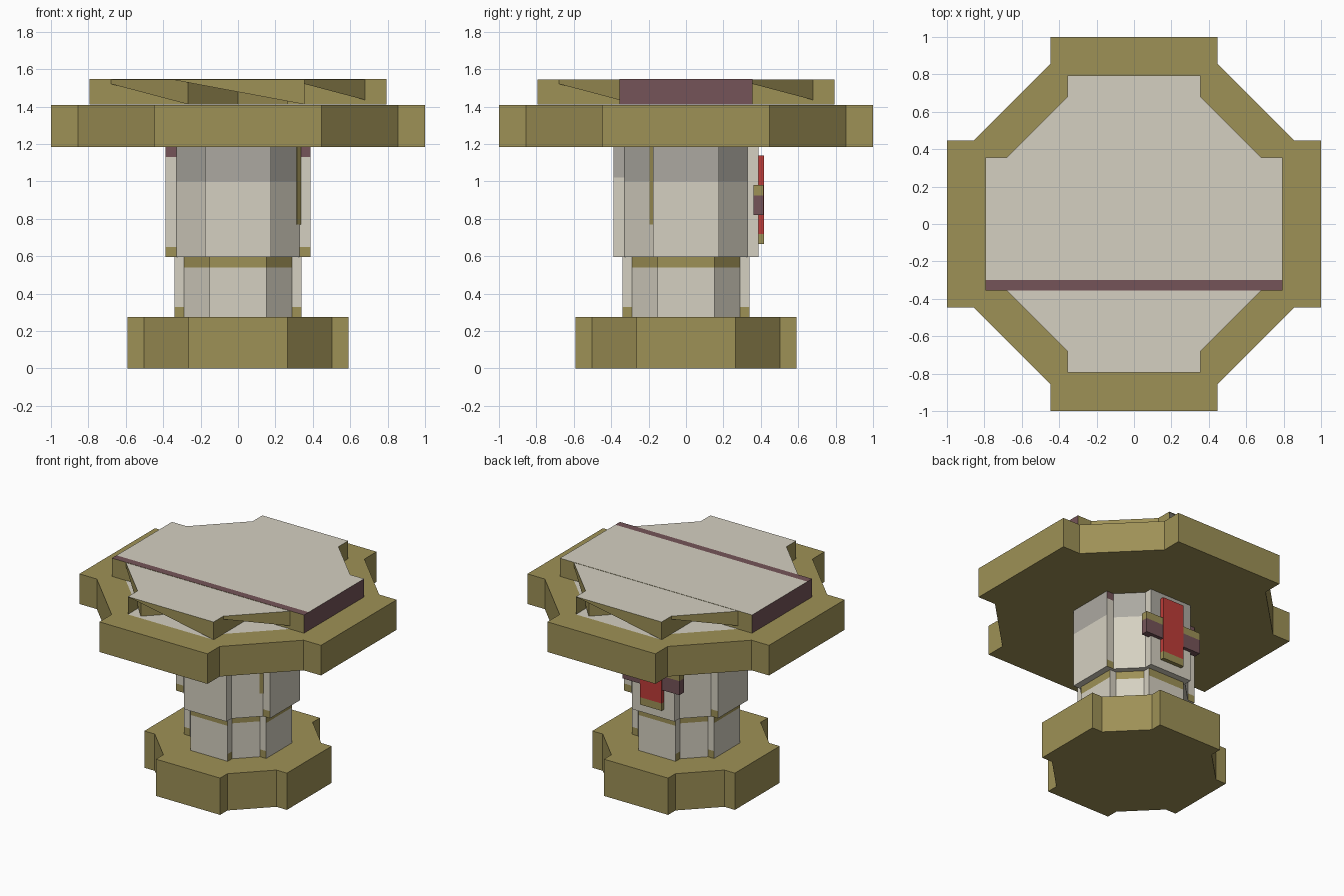
import bpy, bmesh
from math import radians
from mathutils import Matrix, Vector

cube = bpy.data.objects.get("Cube")
if cube:
    bpy.data.objects.remove(cube)


def srgb(*rgb):
    return [((c / 255 + 0.055) / 1.055) ** 2.4 for c in rgb] + [1]


# Materials
mats = []
for name, col in (("olive", srgb(158, 145, 86)), ("cream", srgb(213, 208, 193)),
                  ("grey", srgb(172, 169, 161)), ("dark red", srgb(117, 84, 88)),
                  ("red", srgb(190, 60, 56))):
    m = bpy.data.materials.new(name)
    m.use_nodes = True
    m.diffuse_color = col
    m.node_tree.nodes["Principled BSDF"].inputs["Base Color"].default_value = col
    mats.append(m)
OLIVE, CREAM, GREY, MAROON, RED = range(5)


def add_box(bm, lo, hi, rule, cuts=(), angle=0, open_ends=False):
    """Add a box, cut it at (axis, value) planes, colour it by rule, then turn it about z."""
    b = bmesh.new()
    bmesh.ops.create_cube(b, size=1)
    lo, hi = Vector(lo), Vector(hi)
    for v in b.verts:
        v.co = [(lo[i] + hi[i]) / 2 + v.co[i] * (hi[i] - lo[i]) for i in range(3)]
    for axis, value in cuts:
        normal = Vector((0, 0, 0))
        normal[axis] = 1
        bmesh.ops.bisect_plane(b, geom=b.verts[:] + b.edges[:] + b.faces[:],
                               plane_co=normal * value, plane_no=normal)
    b.normal_update()
    if open_ends:
        # Keep only the upper right half of each end face
        for f in [f for f in b.faces if abs(f.normal.x) > 0.5]:
            s = f.normal.x
            keep = [v for v in f.verts if v.co.z > lo.z + 0.01 or v.co.y * s > 0]
            b.faces.remove(f)
            b.faces.new(keep)
        b.normal_update()
    for f in b.faces:
        f.material_index = rule(f.normal, f.calc_center_median())
    b.transform(Matrix.Rotation(radians(angle), 4, 'Z'))
    tmp = bpy.data.meshes.new("tmp")
    b.to_mesh(tmp)
    b.free()
    bm.from_mesh(tmp)
    bpy.data.meshes.remove(tmp)


def finish(name, bm):
    me = bpy.data.meshes.new(name)
    bm.to_mesh(me)
    bm.free()
    for m in mats:
        me.materials.append(m)
    ob = bpy.data.objects.new(name, me)
    bpy.context.collection.objects.link(ob)


def tier(name, reach, half, z0, z1, rule_for, cuts=()):
    """Four crossed boxes; the diagonal pair is slightly shorter."""
    bm = bmesh.new()
    for angle in (0, 90, 45, 135):
        r = reach if angle % 90 == 0 else reach * 0.921
        add_box(bm, (-r, -half, z0), (r, half, z1), rule_for(angle), cuts, angle)
    finish(name, bm)


def plain(n, c):
    return OLIVE


# Base and slab
tier("base", 0.59, 0.265, 0, 0.275, lambda a: plain)
tier("table_slab", 1.0, 0.447, 1.185, 1.41, lambda a: plain)


# Lower column: trim on top of the ends and at the foot of the sides
def lower_rule(angle):
    def rule(n, c):
        if abs(n.x) > 0.5:
            return OLIVE if c.z > 0.54 else CREAM
        if abs(n.y) > 0.5:
            return OLIVE if c.z < 0.33 else CREAM
        return CREAM
    return rule


tier("lower_column", 0.34, 0.153, 0.275, 0.597, lower_rule, [(2, 0.33), (2, 0.54)])


# Upper column: grey top on the ends, trimmed sides
def upper_rule(angle):
    def rule(n, c):
        if abs(n.x) > 0.5:
            return GREY if c.z > 1.0 else CREAM
        if abs(n.y) > 0.5:
            if angle == 0:
                return MAROON if c.z > 1.13 else OLIVE if c.z < 0.65 else CREAM
            if angle == 90 and c.x < 0 and c.z > 1.02:
                return GREY
        return CREAM
    return rule


tier("upper_column", 0.388, 0.176, 0.597, 1.185, upper_rule,
     [(2, 0.65), (2, 1.0), (2, 1.02), (2, 1.13), (0, 0)])

# Narrow strip on one diagonal face of the column
bm = bmesh.new()
add_box(bm, (0.352, 0.135 - 0.05, 0.77), (0.362, 0.135 - 0.014, 1.184), plain, angle=-45)
bm.verts.ensure_lookup_table()
finish("column_strip", bm)


# Top plate: a closed crosswise board over three boards with half-open ends
def board_rule(n, c):
    return CREAM if abs(n.z) > 0.5 else OLIVE


def cross_board_rule(n, c):
    if abs(n.x) > 0.5:
        return MAROON
    if n.z > 0.5:
        return MAROON if c.y < -0.30 else CREAM
    return OLIVE


bm = bmesh.new()
add_box(bm, (-0.795, -0.355, 1.411), (0.795, 0.355, 1.547), cross_board_rule, [(1, -0.30)])
for angle, r in ((90, 0.795), (45, 0.732), (135, 0.732)):
    add_box(bm, (-r, -0.355, 1.412), (r, 0.355, 1.545), board_rule, (), angle, True)
finish("top_plate", bm)

# Cross on the back
bm = bmesh.new()
add_box(bm, (-0.09, 0.375, 0.665), (0.09, 0.417, 1.14),
        lambda n, c: OLIVE if c.z < 0.72 else RED, [(2, 0.72)])
finish("cross_upright", bm)
bm = bmesh.new()
add_box(bm, (-0.235, 0.362, 0.82), (0.235, 0.414, 0.98),
        lambda n, c: OLIVE if c.z > 0.925 else MAROON, [(2, 0.925)])
finish("cross_bar", bm)
